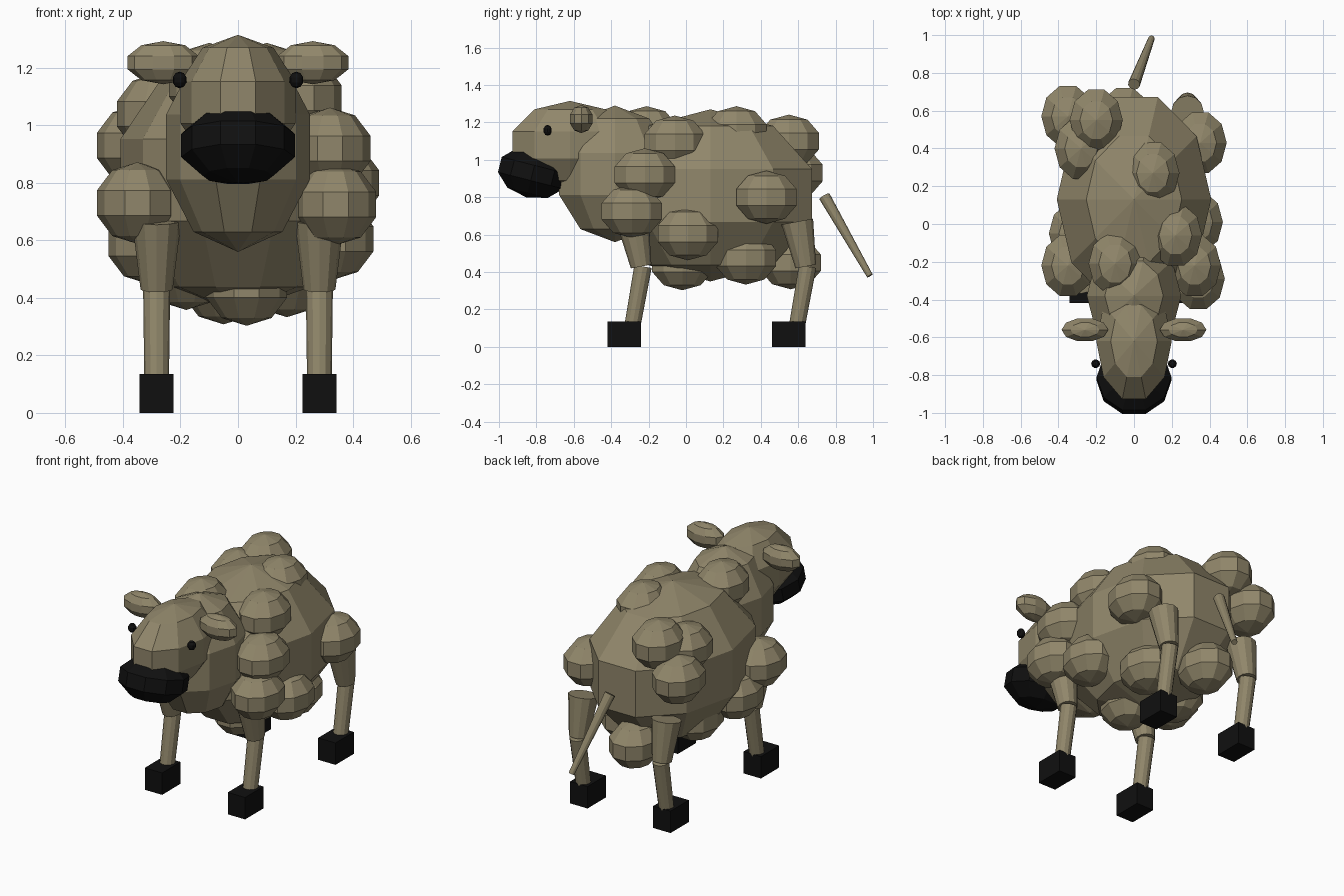
import bpy, bmesh, math
from mathutils import Vector, Matrix

if "Cube" in bpy.data.objects:
    bpy.data.objects.remove(bpy.data.objects["Cube"])


def material(name, rgb):
    m = bpy.data.materials.new(name)
    m.diffuse_color = (*rgb, 1)
    m.use_nodes = True
    m.node_tree.nodes["Principled BSDF"].inputs["Base Color"].default_value = m.diffuse_color
    return m


WOOL = material("tan_wool", (0.28, 0.24, 0.145))
BLACK = material("black", (0.005, 0.005, 0.005))


def finish(name, bm, mat):
    bmesh.ops.recalc_face_normals(bm, faces=bm.faces)
    me = bpy.data.meshes.new(name)
    bm.to_mesh(me)
    bm.free()
    me.materials.append(mat)
    ob = bpy.data.objects.new(name, me)
    bpy.context.collection.objects.link(ob)
    return ob


def blob(name, loc, radii, mat=WOOL, tilt=0.0):
    """Faceted ellipsoid: 10 segments, 5 bands, corners on the x axis."""
    segs, bands = 10, 5
    bm = bmesh.new()
    rings = []
    for j in range(1, bands):
        t = math.pi * j / bands
        rings.append([bm.verts.new((math.sin(t) * math.cos(2 * math.pi * i / segs),
                                    math.sin(t) * math.sin(2 * math.pi * i / segs),
                                    math.cos(t))) for i in range(segs)])
    top, bottom = bm.verts.new((0, 0, 1)), bm.verts.new((0, 0, -1))
    for i in range(segs):
        k = (i + 1) % segs
        bm.faces.new((top, rings[0][i], rings[0][k]))
        bm.faces.new((bottom, rings[-1][k], rings[-1][i]))
        for a, b in zip(rings, rings[1:]):
            bm.faces.new((a[i], b[i], b[k], a[k]))
    mat4 = (Matrix.Translation(loc) @ Matrix.Rotation(tilt, 4, 'X')
            @ Matrix.Diagonal((*radii, 1)))
    bmesh.ops.transform(bm, matrix=mat4, verts=bm.verts)
    return finish(name, bm, mat)


def rod(name, a, b, ra, rb, mat=WOOL):
    """Tapered rod from a (radius ra) to b (radius rb)."""
    a, b = Vector(a), Vector(b)
    d = b - a
    bm = bmesh.new()
    rot = d.to_track_quat('Z', 'Y').to_matrix().to_4x4()
    bmesh.ops.create_cone(bm, cap_ends=True, segments=12, radius1=ra, radius2=rb,
                          depth=d.length, matrix=Matrix.Translation((a + b) / 2) @ rot)
    return finish(name, bm, mat)


def box(name, loc, size, mat):
    bm = bmesh.new()
    bmesh.ops.create_cube(bm, size=1, matrix=Matrix.Translation(loc) @ Matrix.Diagonal((*size, 1)))
    return finish(name, bm, mat)


# Torso, neck, head and muzzle
blob("body", (0, 0.13, 0.81), (0.43, 0.60, 0.46))
blob("neck", (0, -0.38, 0.925), (0.263, 0.33, 0.365))
blob("head", (0, -0.62, 1.08), (0.21, 0.34, 0.235))
blob("muzzle", (0, -0.82, 0.93), (0.208, 0.20, 0.135), BLACK, -0.25)

# Wool tufts
tufts = [
    (0.34, -0.29, 0.725), (0.32, -0.22, 0.92), (0.22, -0.06, 1.095), (0.33, 0.01, 0.605),
    (0.35, 0.43, 0.80), (0.10, 0.27, 1.145), (-0.20, 0.55, 1.10), (-0.35, 0.57, 0.93),
    (-0.28, 0.40, 1.04), (-0.10, -0.21, 1.145), (0.03, -0.02, 0.445), (0.17, 0.32, 0.475),
    (-0.05, 0.56, 0.45), (-0.35, -0.22, 0.73), (-0.31, -0.05, 0.59), (-0.18, 0.15, 0.50),
]
for i, p in enumerate(tufts):
    blob(f"wool_tuft_{i + 1}", p, (0.148, 0.178, 0.142))

# Ears, eyes, legs and hooves on both sides
for s, side in ((-1, "left"), (1, "right")):
    blob(f"ear_{side}", (s * 0.26, -0.56, 1.218), (0.13, 0.067, 0.075))
    blob(f"eye_{side}", (s * 0.203, -0.74, 1.158), (0.025, 0.024, 0.029), BLACK)
    x = s * 0.283
    for end, y in (("front", -0.33), ("rear", 0.55)):
        rod(f"{end}_upper_leg_{side}", (x, y + 0.045, 0.67), (x, y + 0.09, 0.43), 0.086, 0.056)
        rod(f"{end}_lower_leg_{side}", (x, y + 0.10, 0.43), (x, y + 0.045, 0.12), 0.047, 0.043)
        box(f"{end}_hoof_{side}", (x, y, 0.0675), (0.118, 0.178, 0.135), BLACK)

# Tail
rod("tail", (0.0, 0.74, 0.805), (0.093, 0.983, 0.38), 0.032, 0.017)
